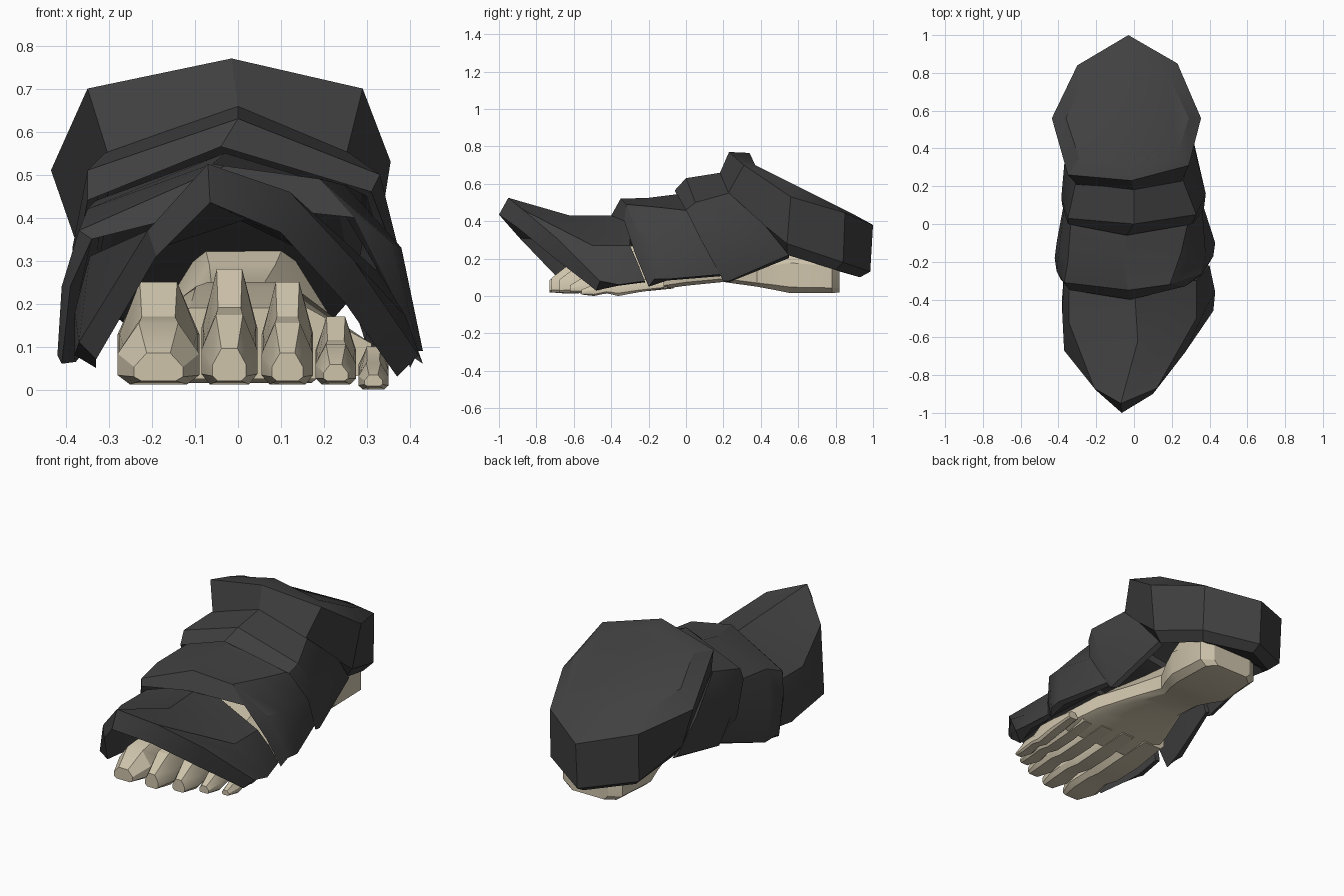
import bpy, bmesh, math
from mathutils import Vector


def material(name, rgb):
    m = bpy.data.materials.new(name)
    m.diffuse_color = (*rgb, 1)
    return m


DARK = material("charcoal armour", (0.052, 0.052, 0.052))
BONE = material("pale bone", (0.62, 0.55, 0.41))


def loft(name, rings, mat):
    """Skin closed rings and cap both ends."""
    bm = bmesh.new()
    grid = [[bm.verts.new(p) for p in r] for r in rings]
    n = len(grid[0])
    for a, b in zip(grid, grid[1:]):
        for i in range(n):
            j = (i + 1) % n
            bm.faces.new((a[i], a[j], b[j], b[i]))
    bm.faces.new(grid[0])
    bm.faces.new(grid[-1])
    bmesh.ops.recalc_face_normals(bm, faces=bm.faces)
    me = bpy.data.meshes.new(name)
    bm.to_mesh(me)
    bm.free()
    me.materials.append(mat)
    ob = bpy.data.objects.new(name, me)
    bpy.context.collection.objects.link(ob)
    bpy.ops.object.select_all(action='DESELECT')
    ob.select_set(True)
    bpy.context.view_layer.objects.active = ob
    bpy.ops.object.shade_smooth_by_angle(angle=math.radians(28))
    return ob


def plate(name, rows):
    """Arched armour plate: outer rows plus two shrunken inner rows."""
    inner = [[(x * 0.92, y, max(z * 0.92, 0.05)) for x, y, z in r]
             for r in (rows[-1], rows[-2])]
    return loft(name, list(zip(*(rows + inner))), DARK)


# Toe guard: lower rim, upper rim, middle, back
plate("toe_guard", [
    [(-.33, -.45, .05), (-.33, -.66, .07), (-.19, -.89, .31), (-.065, -1, .435),
     (.10, -.90, .365), (.25, -.70, .20), (.37, -.48, .03)],
    [(-.38, -.42, .08), (-.37, -.67, .11), (-.21, -.87, .37), (-.07, -.95, .525),
     (.12, -.87, .46), (.27, -.68, .30), (.42, -.46, .08)],
    [(-.38, -.38, .07), (-.38, -.47, .18), (-.345, -.52, .31), (.02, -.62, .43),
     (.33, -.50, .27), (.39, -.43, .17), (.43, -.36, .06)],
    [(-.36, -.22, .08), (-.37, -.25, .20), (-.345, -.30, .31), (0, -.30, .43),
     (.33, -.30, .27), (.37, -.26, .18), (.40, -.22, .08)],
])

# Middle plate
plate("middle_plate", [
    [(-.41, -.22, .06), (-.39, -.29, .24), (-.34, -.35, .35), (-.02, -.40, .43),
     (.27, -.33, .40), (.36, -.27, .22), (.40, -.20, .05)],
    [(-.42, -.18, .08), (-.41, -.25, .24), (-.37, -.31, .37), (-.03, -.35, .52),
     (.19, -.32, .49), (.36, -.26, .34), (.42, -.17, .09)],
    [(-.41, -.10, .07), (-.40, -.16, .25), (-.35, -.20, .42), (-.06, -.20, .525),
     (.25, -.15, .475), (.38, -.16, .33), (.43, -.10, .09)],
    [(-.33, .22, .17), (-.36, .17, .27), (-.33, .07, .44), (-.03, 0, .55),
     (.30, .07, .45), (.355, .17, .29), (.32, .24, .12)],
])

# Instep plate, running back along the ankle sides
plate("instep_plate", [
    [(-.34, .19, .16), (-.38, .10, .28), (-.35, 0, .44), (-.04, -.06, .565),
     (.31, 0, .46), (.37, .08, .30), (.33, .20, .08)],
    [(-.355, .22, .16), (-.385, .14, .33), (-.35, .03, .51), (0, 0, .63),
     (.33, .05, .50), (.38, .16, .30), (.335, .23, .08)],
    [(-.33, .55, .22), (-.36, .42, .40), (-.31, .21, .55), (0, .19, .66),
     (.26, .23, .55), (.315, .42, .38), (.29, .55, .22)],
])

# Ankle cuff: underside lip, lower edge, flared rim, raised sloping cap
loft("ankle_cuff", [
    [(0, .24, .60), (.22, .26, .50), (.27, .54, .22), (.20, .80, .14),
     (-.03, .93, .10), (-.25, .79, .14), (-.31, .54, .22), (-.27, .26, .50)],
    [(0, .18, .655), (.25, .22, .54), (.315, .54, .28), (.235, .84, .18),
     (-.03, .985, .13), (-.295, .83, .18), (-.355, .54, .28), (-.30, .21, .54)],
    [(-.015, .23, .77), (.29, .31, .70), (.355, .56, .53), (.23, .85, .445),
     (-.03, 1, .38), (-.30, .84, .445), (-.435, .56, .51), (-.35, .26, .70)],
    [(-.02, .34, .765), (.23, .37, .70), (.29, .56, .605), (.18, .80, .485),
     (-.03, .89, .44), (-.24, .80, .485), (-.36, .56, .605), (-.29, .35, .70)],
], DARK)


def octagon(y, xl, xr, zb, zt, c=.1):
    """Chamfered cross-section of the foot at depth y."""
    w, h = xr - xl, zt - zb
    return [(xl + w * u, y, zb + h * v) for u, v in
            ((c, 0), (1 - c, 0), (1, c), (1, .5), (.74, 1), (.26, 1), (0, .5), (0, c))]


# Heel, arch and ball of the foot
loft("foot", [octagon(*s) for s in (
    (.82, -.10, .14, .02, .26), (.78, -.16, .20, .015, .30),
    (.56, -.18, .21, .015, .34), (.46, -.15, .17, .035, .29),
    (.38, -.13, .13, .05, .25), (.20, -.15, .16, .075, .25),
    (0, -.22, .25, .055, .24), (-.22, -.26, .31, .025, .19))], BONE)

# Toes: left and right limits, tip depth, knuckle height
for name, xl, xr, tip, top in (
        ("big_toe", -.28, -.09, -.73, .25), ("second_toe", -.085, .045, -.72, .28),
        ("third_toe", .055, .175, -.68, .25), ("fourth_toe", .18, .275, -.62, .17),
        ("little_toe", .28, .35, -.56, .10)):
    c, r = (xl + xr) / 2, (xr - xl) / 2
    span = tip + .22
    z0 = 0 if name == "little_toe" else .012
    # sections: share of length, width, bottom, top
    loft(name, [octagon(-.22 + span * t, c - r * k, c + r * k, zb, zt, .15)
                for t, k, zb, zt in (
        (-.3, .8, .04, top * .8),
        (.1, 1.0, .02, top * .95),
        (.42, .95, z0, top),
        (.60, .85, z0 + .015, top * .68),
        (.80, 1.0, z0, top * .62),
        (1, .6, z0 + .008, top * .34))], BONE)
